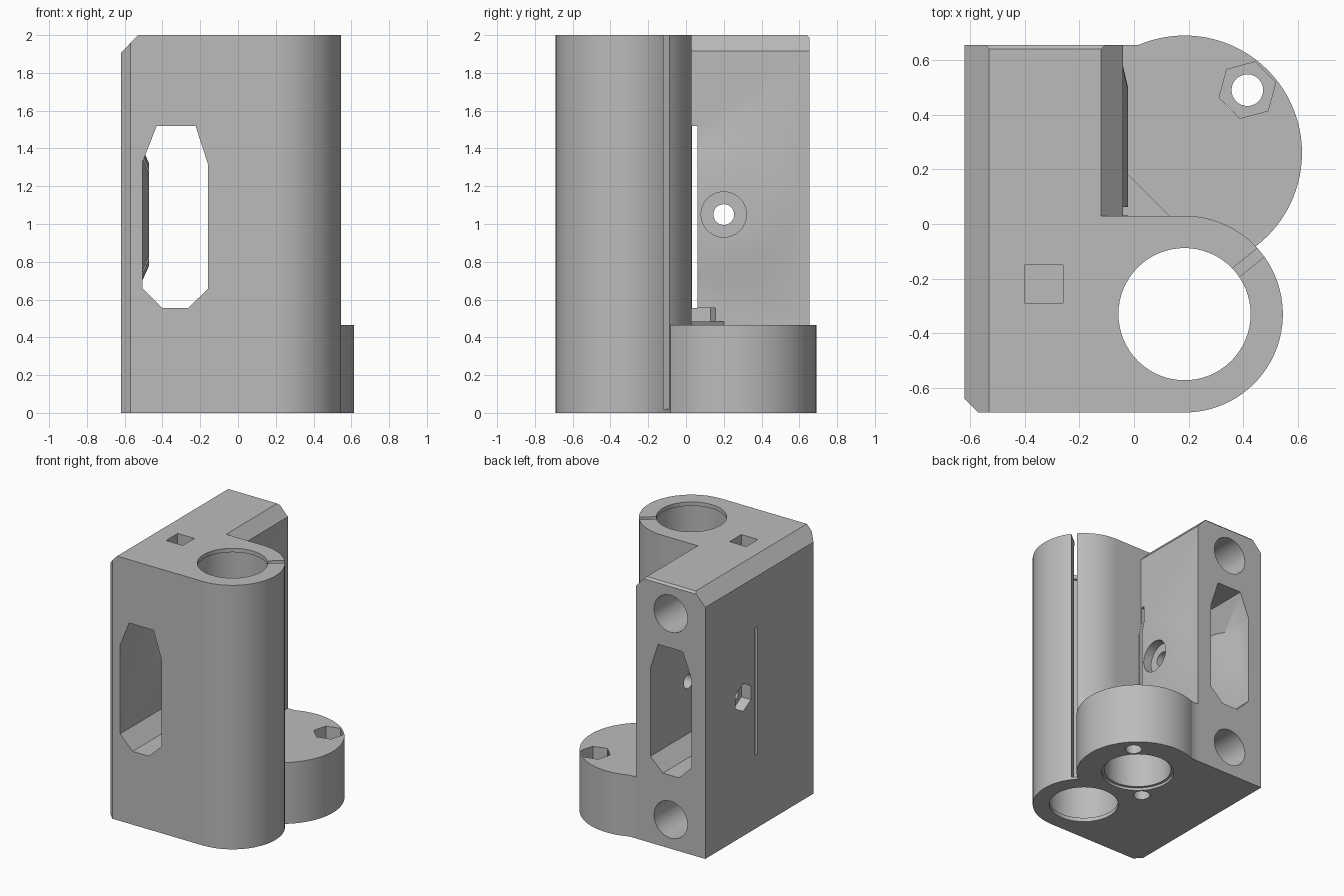
import bpy, bmesh, math
from math import cos, sin, radians
from mathutils import Vector

cube = bpy.data.objects.get("Cube")
if cube:
    bpy.data.objects.remove(cube, do_unlink=True)

grey = bpy.data.materials.new("plain grey")
grey.use_nodes = True
tone = (0.5, 0.5, 0.5, 1)
grey.diffuse_color = tone
grey.node_tree.nodes["Principled BSDF"].inputs["Base Color"].default_value = tone

PLACE = {
    "x": lambda u, v, w: (w, u, v),
    "y": lambda u, v, w: (u, w, v),
    "z": lambda u, v, w: (u, v, w),
}


def loft(name, ring_a, ring_b, axis, lo, hi):
    """Solid between two outlines lying across an axis."""
    bm = bmesh.new()
    a = [bm.verts.new(PLACE[axis](u, v, lo)) for u, v in ring_a]
    b = [bm.verts.new(PLACE[axis](u, v, hi)) for u, v in ring_b]
    bm.faces.new(a)
    bm.faces.new(b)
    for i in range(len(a)):
        j = (i + 1) % len(a)
        bm.faces.new((a[i], a[j], b[j], b[i]))
    bmesh.ops.recalc_face_normals(bm, faces=bm.faces)
    mesh = bpy.data.meshes.new(name)
    bm.to_mesh(mesh)
    bm.free()
    mesh.materials.append(grey)
    obj = bpy.data.objects.new(name, mesh)
    bpy.context.collection.objects.link(obj)
    return obj


def prism(name, pts, axis, lo, hi):
    return loft(name, pts, pts, axis, lo, hi)


def ring(c, r, n=64, start=0):
    return [(c[0] + r * cos(radians(start) + math.tau * i / n),
             c[1] + r * sin(radians(start) + math.tau * i / n)) for i in range(n)]


def cyl(name, c, r, axis, lo, hi, n=64, start=0):
    return prism(name, ring(c, r, n, start), axis, lo, hi)


def box(name, x, y, z):
    return prism(name, [(x[0], y[0]), (x[1], y[0]), (x[1], y[1]), (x[0], y[1])], "z", *z)


def combine(target, tool, operation):
    mod = target.modifiers.new(tool.name, "BOOLEAN")
    mod.object, mod.operation, mod.solver = tool, operation, "EXACT"
    bpy.context.view_layer.objects.active = target
    bpy.ops.object.modifier_apply(modifier=mod.name)
    bpy.data.objects.remove(tool, do_unlink=True)


def add(tool):
    combine(body, tool, "UNION")


def cut(tool):
    combine(body, tool, "DIFFERENCE")


ROD = (0.185, -0.33)      # tall clamp centre
SCREW = (0.185, 0.26)     # low ring centre
BOLT = (0.2, 1.05)        # side bolt, in y and z
NUT_A, NUT_B = (0.415, 0.49), (-0.045, 0.03)

# Main block with rounded clamp side and rear arm
arc = [(ROD[0] + 0.36 * cos(radians(a)), ROD[1] + 0.36 * sin(radians(a)))
       for a in range(-90, 91, 4)]
body = prism("clamp_body", [(-0.57, -0.69)] + arc +
             [(-0.04, 0.03), (-0.04, 0.655), (-0.62, 0.655), (-0.62, -0.64)], "z", 0, 2)

# Low ring and its web to the block
add(cyl("low_ring", SCREW, 0.43, "z", 0, 0.465, 96))
add(box("ring_web", (-0.3, 0.04), (-0.1, 0.655), (0, 0.465)))

# Raised pad around the bolt on the right face
add(loft("bolt_pad", ring(BOLT, 0.42), ring(BOLT, 0.3), "x", -0.05, -0.022))

# Bevels along the top edges
cut(prism("left_bevel", [(-0.53, 2), (-0.62, 1.905), (-0.7, 1.905), (-0.7, 2.1), (-0.53, 2.1)],
          "y", -0.8, 0.8))
cut(prism("right_bevel", [(-0.12, 2), (-0.04, 1.915), (0, 1.915), (0, 2.1), (-0.12, 2.1)],
          "y", 0.03, 0.8))
cut(prism("rear_bevel", [(0.64, 2), (0.655, 1.985), (0.7, 1.985), (0.7, 2.1), (0.64, 2.1)],
          "x", -0.8, 0.1))

# Window running front to back
cut(prism("window", [(-0.43, 1.52), (-0.225, 1.52), (-0.16, 1.32), (-0.16, 0.655),
                     (-0.265, 0.555), (-0.4, 0.555), (-0.505, 0.66), (-0.505, 1.33)],
          "y", -0.8, 0.8))
# Inner boss, bolt hole, counterbore and hex pocket
add(loft("nut_boss", ring(BOLT, 0.4), ring(BOLT, 0.27), "x", -0.53, -0.47))
cut(cyl("bolt_hole", BOLT, 0.055, "x", -0.8, 0.1, 32))
cut(cyl("bolt_head_pocket", BOLT, 0.12, "x", -0.09, 0.02, 48))
cut(cyl("bolt_nut_pocket", BOLT, 0.105, "x", -0.8, -0.54, 6, 30))
# Thin slit through both side walls
cut(box("side_slit", (-0.8, -0.02), (0.032, 0.062), (0.555, 1.52)))

# Bores, wider behind a small lip
cut(cyl("rod_bore", ROD, 0.242, "z", -0.1, 2.1))
cut(cyl("rod_relief", ROD, 0.262, "z", 0.03, 1.97))
cut(cyl("screw_bore", SCREW, 0.235, "z", -0.1, 0.465))
cut(cyl("screw_relief", SCREW, 0.255, "z", -0.1, 0.02))

# Clamp slit, closed by a thin floor
d = Vector((cos(radians(39)), sin(radians(39))))
n = Vector((-d.y, d.x)) * 0.02
o = Vector(ROD)
corners = [o + d * 0.2 - n, o + d * 0.4 - n, o + d * 0.4 + n, o + d * 0.2 + n]
cut(prism("clamp_slit", [tuple(p) for p in corners], "z", 0.02, 2.1))

# Rear mounting holes and the top square nut pocket
for z in (0.22, 1.78):
    cut(cyl("mount_hole", (-0.33, z), 0.14, "y", -0.3, 0.8, 48))
cut(box("square_pocket", (-0.4, -0.26), (-0.29, -0.15), (1.64, 2.1)))

# Ring screw holes and hex pockets, with a bridging corner
cut(cyl("inner_nut_pocket", NUT_B, 0.14, "z", 0.465, 0.555, 6, 15))
add(prism("corner_bridge", [(-0.06, 0.01), (0.15, 0.01), (-0.06, 0.22)], "z", 0.455, 0.485))
cut(cyl("outer_nut_pocket", NUT_A, 0.107, "z", 0.36, 0.6, 6, 15))
for c in (NUT_A, NUT_B):
    cut(cyl("ring_screw_hole", c, 0.058, "z", -0.1, 0.47, 32))

# Smooth curves, sharp edges
bpy.ops.object.select_all(action="DESELECT")
body.select_set(True)
bpy.context.view_layer.objects.active = body
bpy.ops.object.shade_smooth_by_angle(angle=radians(25))
